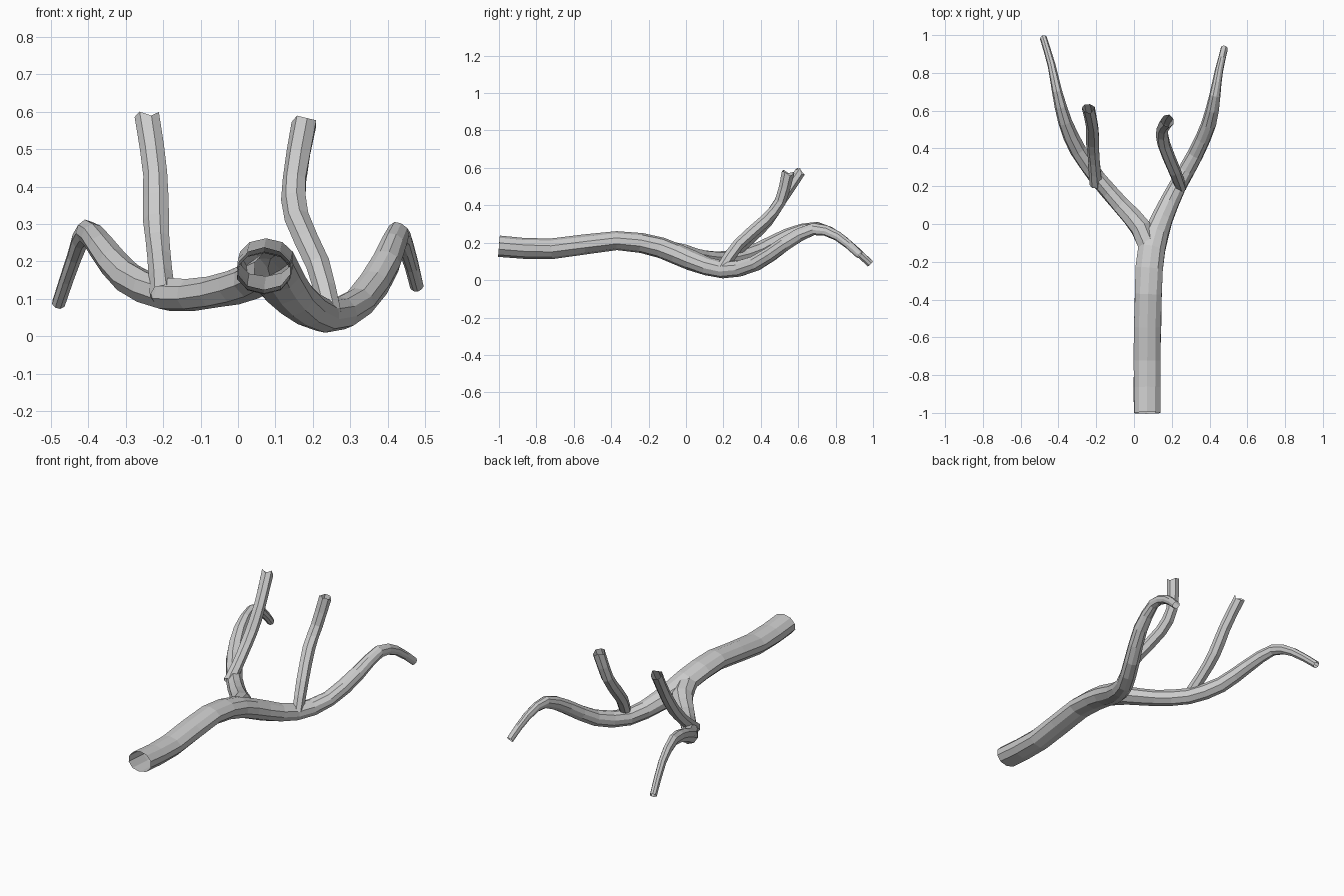
import bpy, bmesh, math, random
from mathutils import Vector

random.seed(4)


def catmull(a, b, c, d, t):
    return 0.5 * (2*b + (c - a)*t + (2*a - 5*b + 4*c - d)*t*t + (3*b - a - 3*c + d)*t**3)


def limb(name, pts, sides, steps=2, jitter=0.04, ragged=0.0):
    """Open faceted tube through points (x, y, z, side radius, vertical radius)."""
    pts = [Vector(p) for p in pts]
    ext = [2*pts[0] - pts[1]] + pts + [2*pts[-1] - pts[-2]]
    path = []
    for i in range(len(pts) - 1):
        path += [catmull(*ext[i:i + 4], k / steps) for k in range(steps)]
    path.append(pts[-1])
    pos = [Vector(p[:3]) for p in path]
    bumps = [1.0] * sides
    bm = bmesh.new()
    rings, side = [], Vector((1, 0, 0))
    for i, p in enumerate(path):
        tan = (pos[min(i + 1, len(pos) - 1)] - pos[max(i - 1, 0)]).normalized()
        side = (side - tan * side.dot(tan)).normalized()
        up = side.cross(tan)
        ring = []
        for s in range(sides):
            a = 2 * math.pi * (s + 0.5) / sides
            r = 1.03 + random.uniform(-jitter, jitter)
            co = pos[i] + r * (side * math.cos(a) * p[3] + up * math.sin(a) * p[4])
            if i == len(path) - 1:
                co += tan * random.uniform(-ragged, ragged)
            ring.append(bm.verts.new(co))
        rings.append(ring)
    for lo, hi in zip(rings, rings[1:]):
        for s in range(sides):
            n = (s + 1) % sides
            bm.faces.new((lo[s], lo[n], hi[n], hi[s]))
    bmesh.ops.recalc_face_normals(bm, faces=bm.faces)
    me = bpy.data.meshes.new(name)
    bm.to_mesh(me)
    bm.free()
    ob = bpy.data.objects.new(name, me)
    bpy.context.collection.objects.link(ob)
    return ob


# Trunk flowing into the right-hand branch
limb("trunk_and_right_branch", [
    (0.07, -1.0, 0.182, 0.072, 0.055), (0.07, -0.72, 0.167, 0.072, 0.053),
    (0.075, -0.37, 0.21, 0.073, 0.05), (0.095, -0.13, 0.172, 0.072, 0.055),
    (0.15, 0.03, 0.105, 0.058, 0.052), (0.23, 0.2, 0.054, 0.047, 0.045),
    (0.325, 0.37, 0.09, 0.043, 0.042), (0.395, 0.53, 0.195, 0.038, 0.038),
    (0.428, 0.68, 0.272, 0.028, 0.033), (0.45, 0.81, 0.235, 0.021, 0.025),
    (0.478, 0.93, 0.135, 0.018, 0.021)], 10)

# Left-hand branch emerging from inside the trunk
limb("left_branch", [
    (0.09, -0.17, 0.178, 0.05, 0.048), (0.035, -0.02, 0.147, 0.056, 0.047),
    (-0.07, 0.1, 0.118, 0.046, 0.042), (-0.19, 0.24, 0.112, 0.043, 0.044),
    (-0.295, 0.39, 0.158, 0.043, 0.042), (-0.365, 0.54, 0.238, 0.036, 0.036),
    (-0.407, 0.7, 0.28, 0.026, 0.031), (-0.437, 0.84, 0.215, 0.02, 0.024),
    (-0.48, 0.985, 0.088, 0.018, 0.02)], 8)

# Upright twigs
limb("left_twig", [
    (-0.2, 0.21, 0.11, 0.034, 0.034), (-0.21, 0.33, 0.21, 0.031, 0.03),
    (-0.218, 0.43, 0.31, 0.035, 0.031), (-0.22, 0.51, 0.43, 0.032, 0.03),
    (-0.24, 0.61, 0.578, 0.033, 0.028)], 7, ragged=0.018)
limb("right_twig", [
    (0.25, 0.19, 0.06, 0.028, 0.03), (0.215, 0.28, 0.19, 0.032, 0.032),
    (0.158, 0.42, 0.315, 0.034, 0.032), (0.152, 0.505, 0.42, 0.032, 0.03),
    (0.178, 0.545, 0.573, 0.034, 0.034)], 7, ragged=0.008)
